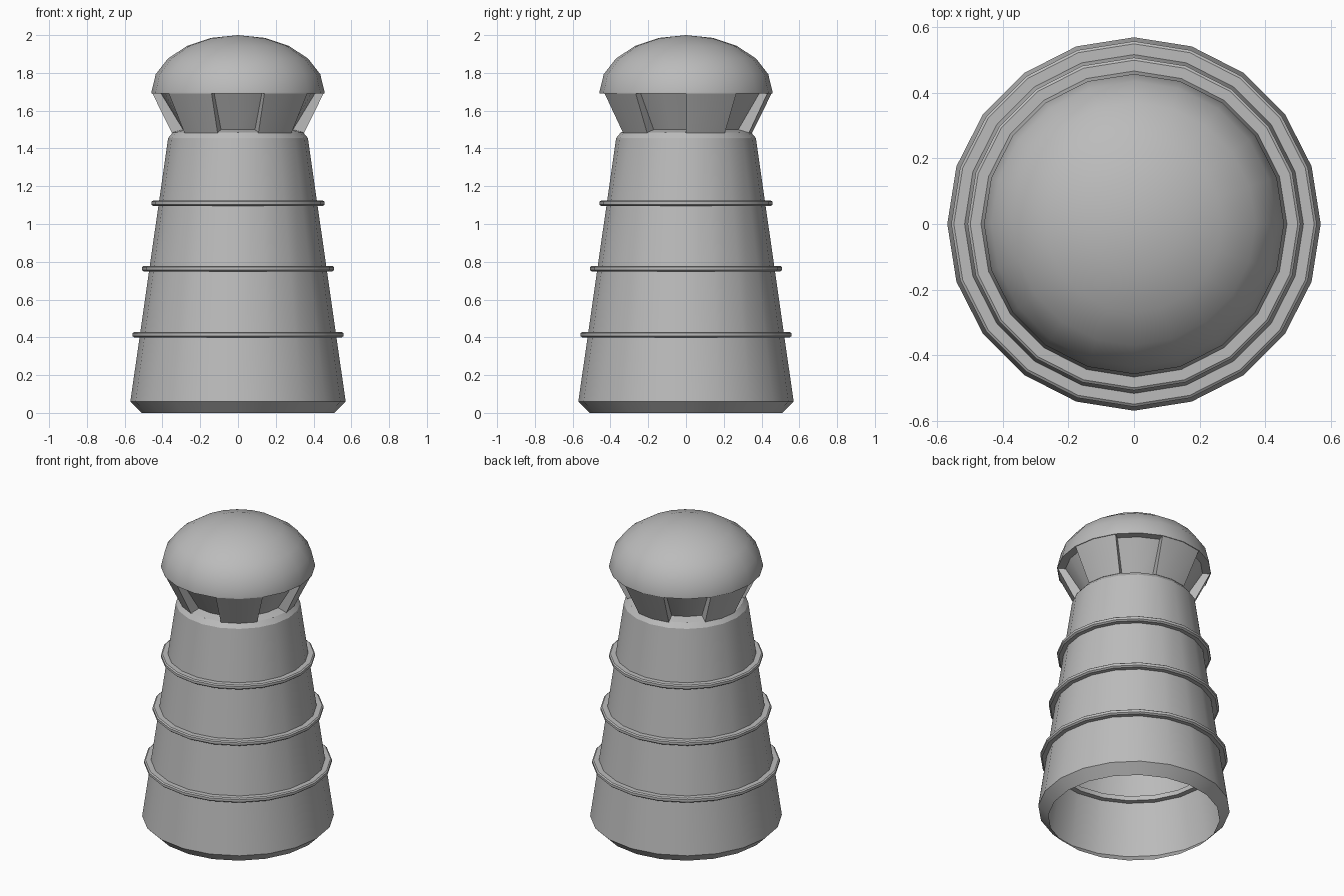
import bpy
import bmesh
from math import cos, sin, pi, radians

SIDES = 20
STEP = 2 * pi / SIDES

cube = bpy.data.objects.get("Cube")
if cube:
    bpy.data.objects.remove(cube, do_unlink=True)

stone = bpy.data.materials.new("plain grey")
stone.use_nodes = True
GREY = (0.5, 0.5, 0.5, 1)
stone.diffuse_color = GREY
stone.node_tree.nodes["Principled BSDF"].inputs["Base Color"].default_value = GREY


def lathe(name, profile, start=0, count=SIDES, closed=False):
    """Turn a (radius, height) profile through a number of sectors."""
    bm = bmesh.new()
    full = count == SIDES
    columns = []
    for i in range(count if full else count + 1):
        a = (start + i) * STEP
        columns.append([bm.verts.new((r * cos(a), r * sin(a), z)) for r, z in profile])
    n = len(profile)
    for i in range(count):
        a, b = columns[i], columns[(i + 1) % len(columns)]
        for j in range(n if closed else n - 1):
            k = (j + 1) % n
            bm.faces.new((a[j], b[j], b[k], a[k]))
    if closed and not full:
        bm.faces.new(columns[0])
        bm.faces.new(columns[-1])
    bmesh.ops.remove_doubles(bm, verts=bm.verts, dist=1e-5)
    if closed:
        bmesh.ops.recalc_face_normals(bm, faces=bm.faces)
    mesh = bpy.data.meshes.new(name)
    bm.to_mesh(mesh)
    bm.free()
    mesh.materials.append(stone)
    obj = bpy.data.objects.new(name, mesh)
    bpy.context.collection.objects.link(obj)
    bpy.ops.object.select_all(action="DESELECT")
    obj.select_set(True)
    bpy.context.view_layer.objects.active = obj
    bpy.ops.object.shade_smooth_by_angle(angle=radians(30))
    return obj


# Hollow tapered tower with a chamfered foot and shoulder
lathe("tower_body", [(0.51, 0), (0.57, 0.06), (0.37, 1.455), (0.345, 1.485), (0.29, 1.5)])

# Raised bands around the tower
for name, radius, z in (("lower_band", 0.558, 0.398),
                        ("middle_band", 0.508, 0.748),
                        ("upper_band", 0.458, 1.094)):
    lathe(name, [(radius - 0.07, z), (radius - 0.01, z), (radius, z + 0.008),
                 (radius, z + 0.024), (radius - 0.008, z + 0.03),
                 (radius - 0.07, z + 0.03)], closed=True)

# Recessed neck wall behind the panels
lathe("recessed_neck", [(0.29, 1.498), (0.41, 1.695)])

# Five proud panels, two sectors wide, alternating with the recesses
for i in range(5):
    lathe(f"neck_panel_{i + 1}",
          [(0.29, 1.498), (0.35, 1.482), (0.455, 1.695), (0.41, 1.695)],
          start=4 * i, count=2, closed=True)

# Domed roof with a thin overhanging rim
dome = [(0.40, 1.692), (0.458, 1.692)]
dome += [(0.458 * cos(i * pi / 10), 1.7 + 0.3 * sin(i * pi / 10)) for i in range(6)]
lathe("dome_roof", dome)
